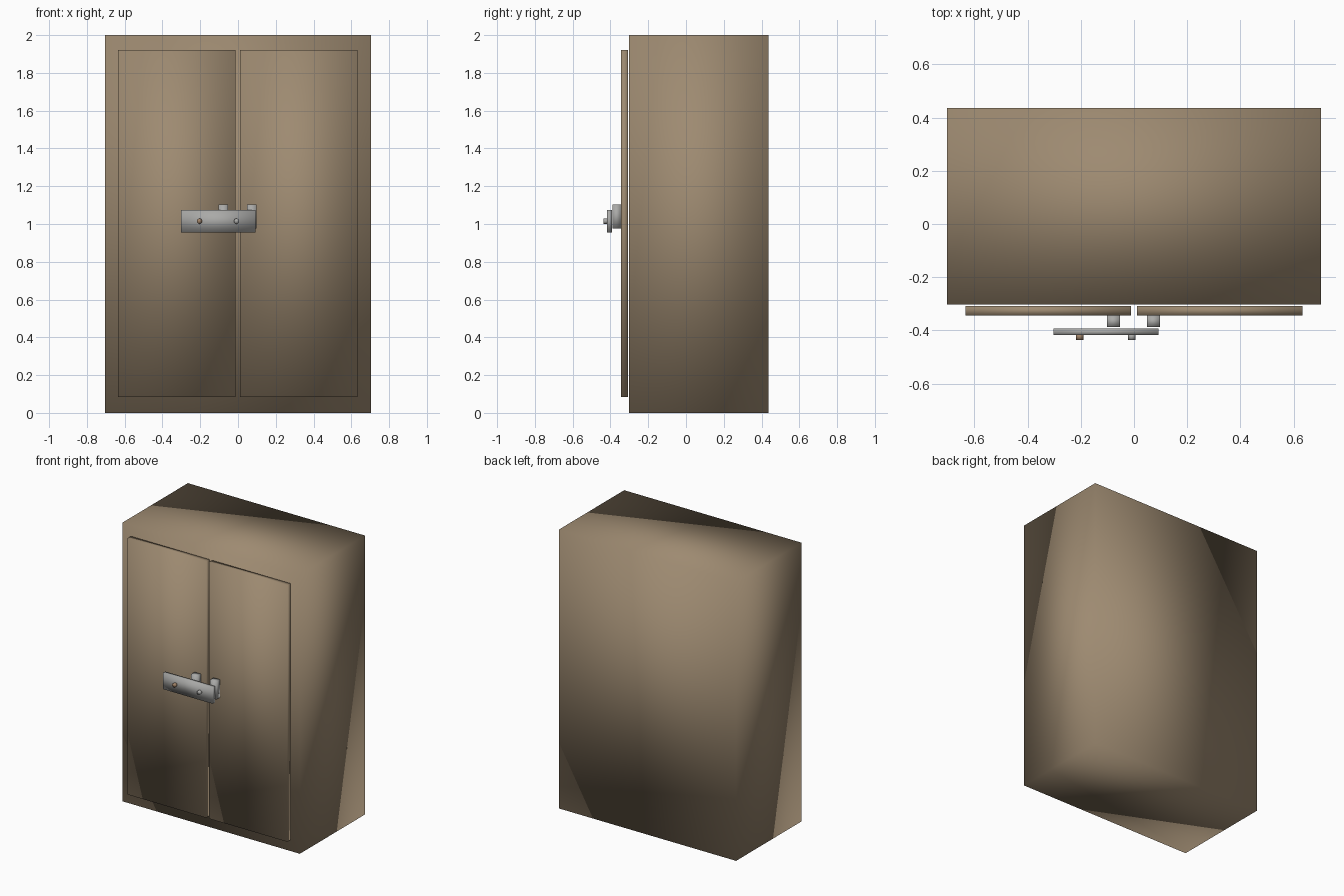
import bpy
import bmesh
from mathutils import Matrix, Vector

cube = bpy.data.objects.get("Cube")
if cube:
    bpy.data.objects.remove(cube, do_unlink=True)


def material(name, rgb):
    mat = bpy.data.materials.new(name)
    mat.use_nodes = True
    colour = (*rgb, 1)
    mat.diffuse_color = colour
    mat.node_tree.nodes["Principled BSDF"].inputs["Base Color"].default_value = colour
    return mat


wood = material("brown wood", (0.34, 0.255, 0.165))
steel = material("grey steel", (0.40, 0.40, 0.39))
copper = material("copper", (0.36, 0.23, 0.14))


def finish(name, bm, mat):
    # Shared corner normals give the boxes their soft, rounded shading
    for face in bm.faces:
        face.smooth = True
    mesh = bpy.data.meshes.new(name)
    bm.to_mesh(mesh)
    bm.free()
    mesh.materials.append(mat)
    obj = bpy.data.objects.new(name, mesh)
    bpy.context.collection.objects.link(obj)
    return obj


def box(name, low, high, mat):
    low, high = Vector(low), Vector(high)
    bm = bmesh.new()
    place = Matrix.Translation((low + high) / 2) @ Matrix.Diagonal((*(high - low), 1))
    bmesh.ops.create_cube(bm, size=1, matrix=place)
    return finish(name, bm, mat)


def pin(name, x, mat):
    bm = bmesh.new()
    place = Matrix.Translation((x, -0.424, 1.015)) @ Matrix.Rotation(1.5708, 4, "X")
    bmesh.ops.create_cone(bm, cap_ends=True, segments=16, radius1=0.014,
                          radius2=0.014, depth=0.024, matrix=place)
    return finish(name, bm, mat)


# Cabinet body
box("cabinet_body", (-0.703, -0.303, 0), (0.703, 0.436, 2), wood)

# Pair of doors, standing just clear of the body
for side, x in (("right", -0.634), ("left", 0.011)):
    box(side + "_door", (x, -0.345, 0.083), (x + 0.622, -0.308, 1.922), wood)

# Latch brackets on the doors
for side, x in (("right", -0.102), ("left", 0.048)):
    box(side + "_bracket", (x, -0.388, 0.975), (x + 0.05, -0.345, 1.104), steel)

# Latch bar with its two pins
box("latch_bar", (-0.302, -0.418, 0.956), (0.092, -0.393, 1.073), steel)
pin("copper_pin", -0.204, copper)
pin("steel_pin", -0.008, steel)
